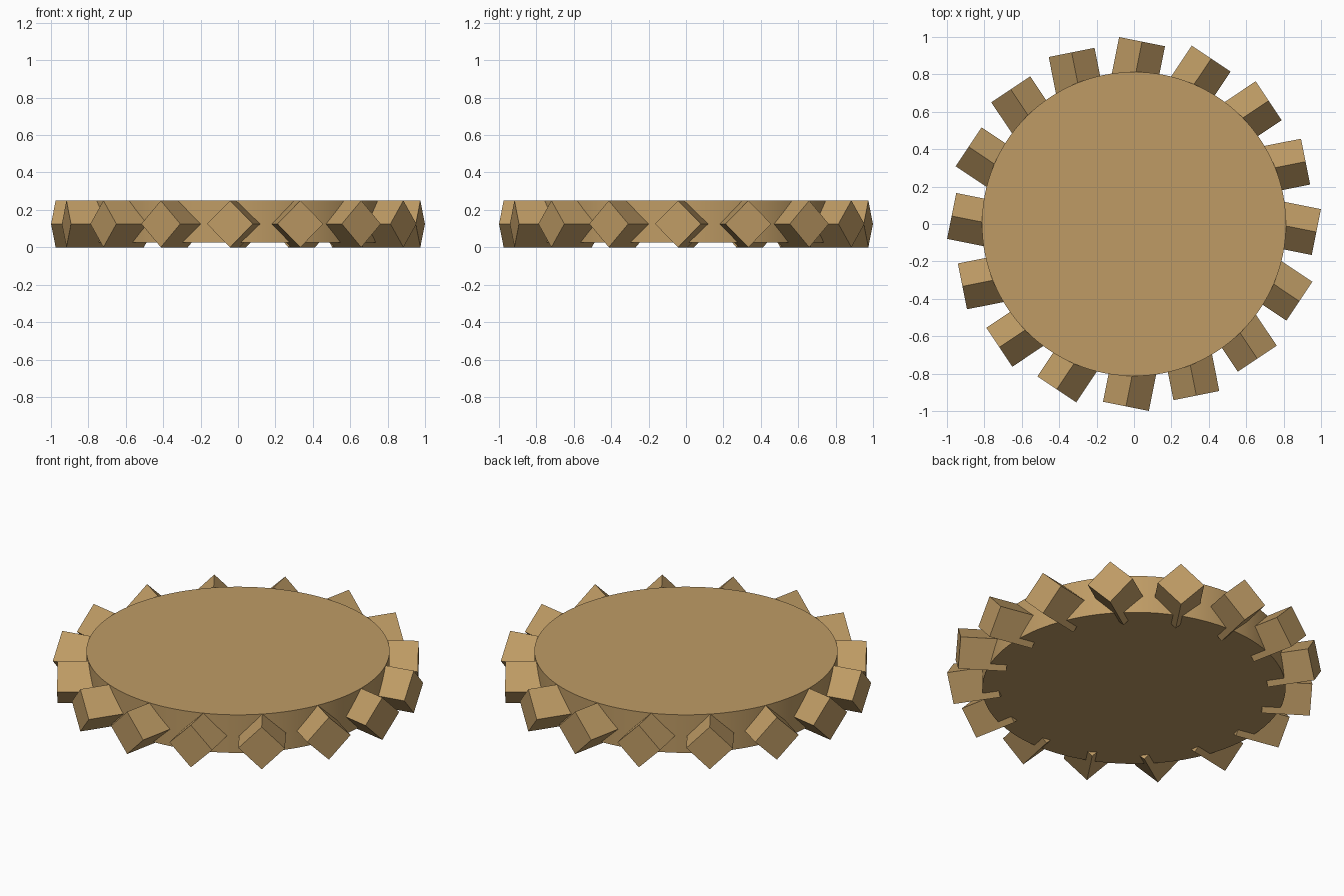
import bpy
import math
from mathutils import Matrix, Vector

if "Cube" in bpy.data.objects:
    bpy.data.objects.remove(bpy.data.objects["Cube"], do_unlink=True)

# Single tan material
tan = bpy.data.materials.new("tan")
tan.use_nodes = True
tan.diffuse_color = (0.52, 0.33, 0.13, 1)
tan.node_tree.nodes["Principled BSDF"].inputs["Base Color"].default_value = tan.diffuse_color

TEETH = 16
STEP = 2 * math.pi / TEETH
HEIGHT = 0.25
SIDE = HEIGHT / math.sqrt(2)   # square section standing on its corner
DEPTH = 0.26
DISC_BOTTOM = 0.025

# Round disc body
thickness = HEIGHT - DISC_BOTTOM
bpy.ops.mesh.primitive_cylinder_add(vertices=128, radius=0.813, depth=thickness,
                                    location=(0, 0, DISC_BOTTOM + thickness / 2))
disc = bpy.context.object
disc.name = "disc"
disc.data.materials.append(tan)
bpy.ops.object.shade_smooth_by_angle(angle=math.radians(30))

# Teeth: bars turned on edge and skewed half a step from the radius
bar = (Matrix.Rotation(-STEP / 2, 4, "Z")
       @ Matrix.Translation((-DEPTH / 2, 0, 0))
       @ Matrix.Rotation(math.pi / 4, 4, "X")
       @ Matrix.Diagonal((DEPTH, SIDE, SIDE, 1)))
outer_end = Vector((0.975, -0.043, HEIGHT / 2))
for i in range(TEETH):
    bpy.ops.mesh.primitive_cube_add(size=1)
    tooth = bpy.context.object
    tooth.name = f"tooth_{i + 1}"
    tooth.data.transform(Matrix.Rotation(i * STEP, 4, "Z") @ Matrix.Translation(outer_end) @ bar)
    tooth.data.materials.append(tan)
